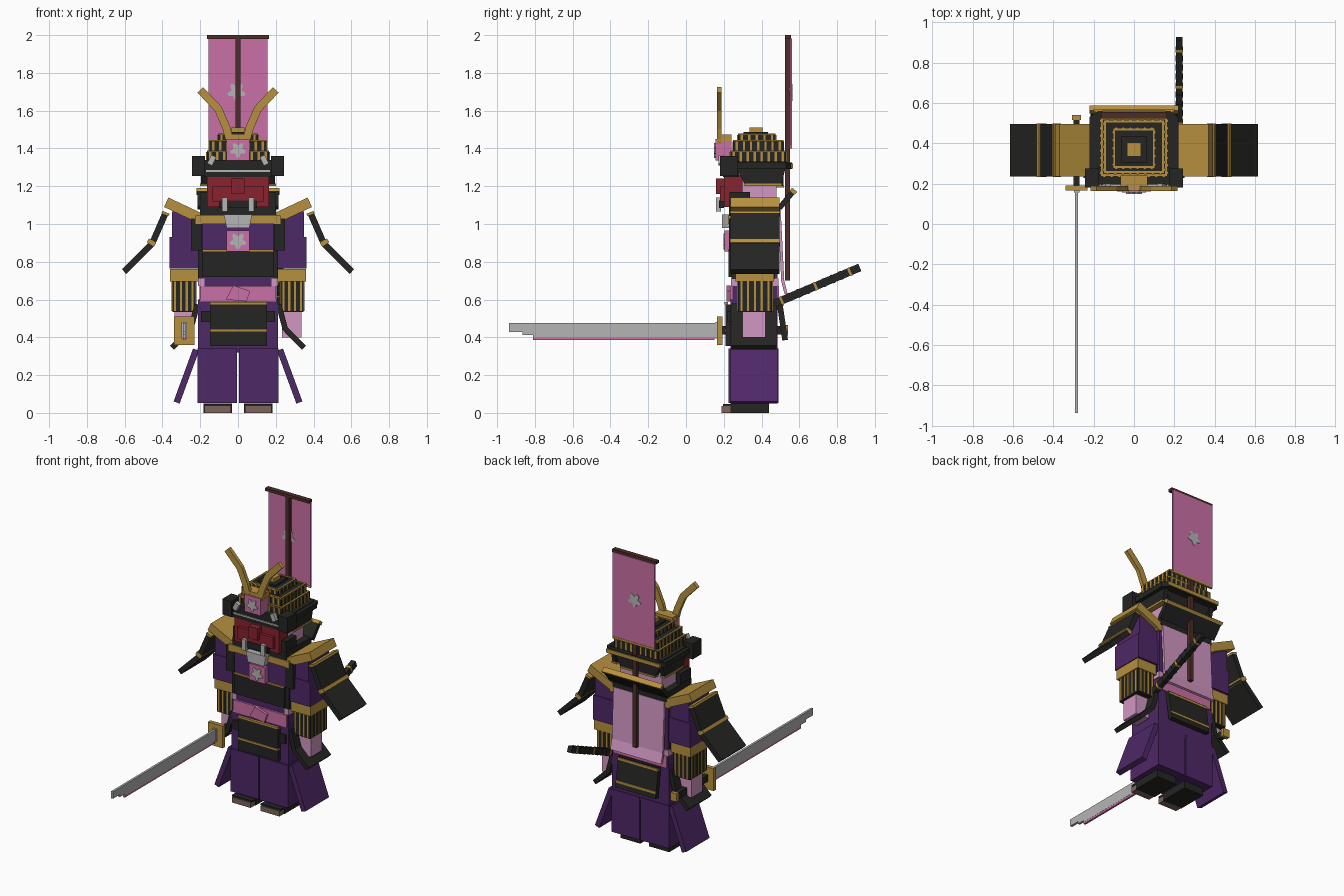
import bpy, bmesh, math
from mathutils import Vector

COLOURS = {
    "purple": (0.078, 0.021, 0.135), "black": (0.018, 0.018, 0.017),
    "gold": (0.47, 0.28, 0.05), "pink": (0.60, 0.16, 0.38),
    "pale_pink": (0.64, 0.31, 0.54), "red": (0.25, 0.016, 0.028),
    "brown": (0.075, 0.027, 0.022), "steel": (0.46, 0.46, 0.46),
    "tan": (0.20, 0.13, 0.11)}
MATS = {}
for key, rgb in COLOURS.items():
    MATS[key] = bpy.data.materials.new(key)
    MATS[key].diffuse_color = (*rgb, 1)


def prism(name, pts, axis, a, b, col):
    """Extrude a 2D outline along axis from a to b."""
    def at(p, d):
        return {"x": (d, p[0], p[1]), "y": (p[0], d, p[1]), "z": (p[0], p[1], d)}[axis]
    bm = bmesh.new()
    lo = [bm.verts.new(at(p, a)) for p in pts]
    hi = [bm.verts.new(at(p, b)) for p in pts]
    n = len(pts)
    bm.faces.new(lo)
    bm.faces.new(hi[::-1])
    for i in range(n):
        bm.faces.new((lo[i], hi[i], hi[(i + 1) % n], lo[(i + 1) % n]))
    bmesh.ops.recalc_face_normals(bm, faces=bm.faces)
    me = bpy.data.meshes.new(name)
    bm.to_mesh(me)
    bm.free()
    me.materials.append(MATS[col])
    ob = bpy.data.objects.new(name, me)
    bpy.context.collection.objects.link(ob)
    return ob


def box(name, x0, x1, y0, y1, z0, z1, col):
    return prism(name, [(x0, z0), (x1, z0), (x1, z1), (x0, z1)], "y", y0, y1, col)


def band(path, t):
    """Outline of a bent strip of thickness t around a path."""
    path = [Vector(p) for p in path]
    left, right = [], []
    for i, p in enumerate(path):
        d = (path[min(i + 1, len(path) - 1)] - path[max(i - 1, 0)]).normalized()
        nrm = Vector((-d.y, d.x)) * t / 2
        left.append(p + nrm)
        right.append(p - nrm)
    return [tuple(p) for p in left + right[::-1]]


def pair(maker, name, *args):
    """Build a part on +x and its mirror on -x."""
    for side, s in (("right", 1), ("left", -1)):
        ob = maker(side + "_" + name, *args)
        if s < 0:
            for v in ob.data.vertices:
                v.co.x *= -1
            ob.data.flip_normals()


def flower(name, x, z, r, y0, y1):
    pts = []
    for i in range(30):
        a = i * math.tau / 30
        q = r * (0.78 + 0.22 * math.sin(5 * a - math.pi))
        pts.append((x + q * math.cos(a), z + q * math.sin(a)))
    prism(name, pts, "y", y0, y1, "steel")


def ribs(name, x0, x1, y0, y1, z0, z1, nx, ny, w=0.012, d=0.005):
    """Raised gold vertical ribs around a block."""
    for i in range(nx):
        x = x0 + (x1 - x0) * (i + 0.5) / nx
        box(name, x - w / 2, x + w / 2, y0 - d, y1 + d, z0, z1, "gold")
    for i in range(ny):
        y = y0 + (y1 - y0) * (i + 0.5) / ny
        box(name, x0 - d, x1 + d, y - w / 2, y + w / 2, z0, z1, "gold")


# Feet, trouser legs and flaring side panels
pair(box, "foot", 0.033, 0.183, 0.235, 0.44, 0, 0.05, "black")
pair(box, "toe", 0.038, 0.178, 0.188, 0.24, 0, 0.036, "tan")
pair(box, "toe_top", 0.033, 0.183, 0.195, 0.25, 0.036, 0.046, "black")
pair(box, "trouser_leg", 0.004, 0.215, 0.225, 0.49, 0.052, 0.34, "purple")
pair(prism, "skirt_flap", band([(0.222, 0.335), (0.325, 0.055)], 0.034), "y", 0.235, 0.485, "purple")

# Torso, belt and chest armour
box("hips", -0.212, 0.212, 0.235, 0.485, 0.32, 0.60, "purple")
box("torso", -0.205, 0.205, 0.245, 0.485, 0.59, 1.04, "purple")
box("belt", -0.2, 0.2, 0.232, 0.492, 0.59, 0.672, "pink")
prism("belt_knot", [(-0.065, 0.60), (-0.025, 0.675), (0.065, 0.645), (0.045, 0.59)], "y", 0.215, 0.235, "pink")
pair(box, "belt_strap", 0.178, 0.212, 0.238, 0.49, 0.672, 0.712, "pale_pink")
box("chest_plate", -0.187, 0.187, 0.225, 0.30, 0.72, 0.86, "black")
box("chest_trim", -0.187, 0.187, 0.222, 0.23, 0.855, 0.864, "gold")
box("chest_cloth", -0.187, 0.187, 0.232, 0.30, 0.86, 1.0, "purple")
pair(box, "chest_strap", 0.19, 0.25, 0.228, 0.29, 0.86, 1.03, "black")
pair(box, "torso_side", 0.187, 0.213, 0.24, 0.47, 0.71, 0.86, "black")
box("chest_badge", -0.06, 0.06, 0.205, 0.235, 0.855, 0.965, "pink")
flower("chest_flower", 0, 0.91, 0.046, 0.198, 0.206)
box("collar_gold", -0.225, 0.225, 0.222, 0.495, 1.0, 1.045, "gold")
box("collar", -0.2, 0.2, 0.228, 0.50, 1.04, 1.10, "black")
prism("beard", [(-0.075, 1.05), (-0.06, 0.98), (0.06, 0.98), (0.075, 1.05)], "y", 0.19, 0.23, "steel")

# Waist armour, front and back, with gold trims
box("front_tasset", -0.147, 0.153, 0.21, 0.25, 0.355, 0.575, "black")
box("front_tasset_upper", -0.197, 0.197, 0.22, 0.25, 0.48, 0.54, "black")
prism("back_tasset", band([(0.495, 0.585), (0.525, 0.385)], 0.03), "x", -0.15, 0.15, "black")
for z in (0.575, 0.43):
    box("front_tasset_trim", -0.147, 0.153, 0.204, 0.222, z, z + 0.012, "gold")
    y = 0.495 + (0.585 - z) * 0.15
    box("back_tasset_trim", -0.15, 0.15, y, y + 0.02, z - 0.01, z + 0.006, "gold")
pair(prism, "hip_guard", band([(0.215, 0.575), (0.25, 0.445), (0.35, 0.345)], 0.03), "y", 0.24, 0.48, "black")

# Cape on the back
prism("cape", band([(0.495, 1.04), (0.512, 0.70), (0.53, 0.63)], 0.016), "x", -0.19, 0.19, "pale_pink")

# Arms
pair(box, "upper_arm", 0.21, 0.35, 0.255, 0.47, 0.92, 1.065, "purple")
pair(box, "sleeve", 0.205, 0.362, 0.25, 0.475, 0.765, 0.93, "purple")
pair(box, "arm_band", 0.205, 0.36, 0.262, 0.465, 0.695, 0.762, "gold")
pair(box, "forearm", 0.225, 0.348, 0.275, 0.455, 0.535, 0.70, "black")
for s in (1, -1):
    ribs("forearm_rib", min(s * 0.225, s * 0.348), max(s * 0.225, s * 0.348),
         0.275, 0.455, 0.54, 0.70, 4, 5, 0.011)
pair(box, "hand", 0.232, 0.335, 0.30, 0.42, 0.40, 0.535, "pale_pink")

# Shoulder armour: upturned gold yoke and hanging black plates
pair(prism, "shoulder_yoke", band([(0.21, 1.035), (0.38, 1.115)], 0.055), "y", 0.235, 0.495, "gold")
pair(prism, "shoulder_plate", band([(0.385, 1.055), (0.455, 0.895), (0.603, 0.748)], 0.034), "y", 0.236, 0.496, "black")
pair(prism, "shoulder_trim", band([(0.452, 0.912), (0.464, 0.892)], 0.044), "y", 0.234, 0.498, "gold")
pair(prism, "shoulder_top_trim", band([(0.381, 1.062), (0.386, 1.05)], 0.04), "y", 0.234, 0.498, "gold")

# Head and snarling mask
box("head", -0.155, 0.155, 0.25, 0.48, 1.08, 1.34, "pale_pink")
box("mask", -0.165, 0.165, 0.20, 0.30, 1.09, 1.26, "red")
box("mask_cheeks", -0.135, 0.135, 0.18, 0.21, 1.12, 1.20, "red")
box("mask_nose", -0.035, 0.035, 0.16, 0.21, 1.16, 1.24, "red")
box("mask_mouth", -0.1, 0.1, 0.174, 0.20, 1.085, 1.125, "black")
pair(box, "tusk", 0.055, 0.085, 0.16, 0.185, 1.065, 1.14, "steel")
pair(box, "mask_side", 0.165, 0.198, 0.23, 0.34, 1.08, 1.17, "black")

# Helmet: brim, wings, tapered cheek guards and ribbed tiers
prism("brim", [(-0.22, 0.26), (-0.175, 0.195), (0.175, 0.195), (0.22, 0.26), (0.22, 0.53),
               (0.18, 0.56), (-0.18, 0.56), (-0.22, 0.53)], "z", 1.29, 1.325, "black")
box("brim_front", -0.18, 0.18, 0.195, 0.28, 1.25, 1.34, "black")
box("brim_line", -0.17, 0.17, 0.188, 0.197, 1.275, 1.287, "steel")
pair(box, "helmet_wing", 0.175, 0.243, 0.18, 0.275, 1.255, 1.36, "black")
pair(prism, "helmet_stud", band([(0.15, 1.315), (0.128, 1.36)], 0.03), "y", 0.172, 0.20, "steel")
pair(prism, "cheek_guard", [(0.25, 1.33), (0.535, 1.33), (0.505, 1.21), (0.31, 1.21)], "x", 0.165, 0.195, "black")
pair(box, "cheek_trim", 0.163, 0.2, 0.31, 0.508, 1.202, 1.214, "gold")
prism("nape_guard", [(-0.195, 1.33), (0.195, 1.33), (0.13, 1.2), (-0.13, 1.2)], "y", 0.48, 0.515, "black")
box("nape_trim", -0.13, 0.13, 0.478, 0.52, 1.192, 1.204, "gold")
prism("neck_collar", band([(0.495, 1.085), (0.57, 1.175)], 0.028), "x", -0.215, 0.215, "black")
prism("neck_collar_trim", band([(0.562, 1.165), (0.575, 1.181)], 0.034), "x", -0.22, 0.22, "gold")
for x0, y0, y1, z0, z1, nx, ny in ((0.165, 0.235, 0.53, 1.325, 1.385, 9, 8),
                                  (0.15, 0.25, 0.515, 1.385, 1.44, 8, 7),
                                  (0.105, 0.275, 0.475, 1.44, 1.475, 6, 5)):
    box("helmet_tier", -x0, x0, y0, y1, z0, z1, "black")
    ribs("helmet_rib", -x0, x0, y0, y1, z0 + 0.005, z1 - 0.003, nx, ny)
    # gold frame around each tier top
    for s in (1, -1):
        xa = s * x0
        box("tier_edge", min(xa, xa - s * 0.012), max(xa, xa - s * 0.012), y0, y1, z1 - 0.002, z1 + 0.004, "gold")
    for y in (y0, y1 - 0.012):
        box("tier_edge", -x0, x0, y, y + 0.012, z1 - 0.008, z1 + 0.004, "gold")
box("helmet_cap", -0.065, 0.065, 0.305, 0.435, 1.475, 1.486, "black")
box("helmet_knob", -0.035, 0.035, 0.335, 0.405, 1.48, 1.512, "gold")
box("brim_back_trim", -0.2, 0.2, 0.555, 0.567, 1.295, 1.32, "gold")

# Crest and horns
box("crest", -0.06, 0.06, 0.155, 0.24, 1.335, 1.45, "pink")
box("crest_top", -0.066, 0.066, 0.165, 0.24, 1.44, 1.475, "gold")
flower("crest_flower", 0, 1.392, 0.043, 0.148, 0.156)
pair(prism, "horn", band([(0.04, 1.43), (0.062, 1.51), (0.105, 1.61), (0.2, 1.71)], 0.042), "y", 0.163, 0.188, "gold")

# Banner on the back
box("banner_pole", -0.014, 0.014, 0.525, 0.55, 0.70, 1.99, "brown")
box("banner_bar", -0.163, 0.163, 0.523, 0.555, 1.98, 2.0, "brown")
box("banner", -0.157, 0.157, 0.55, 0.56, 1.41, 1.982, "pink")
box("banner_hem", -0.157, 0.157, 0.548, 0.562, 1.40, 1.415, "gold")
flower("banner_flower", -0.008, 1.70, 0.05, 0.547, 0.563)

# Sword with stepped tip, guard and grip
prism("blade", [(0.17, 0.40), (-0.81, 0.40), (-0.81, 0.412), (-0.865, 0.412), (-0.865, 0.428),
                (-0.938, 0.428), (-0.938, 0.475), (0.17, 0.475)], "x", -0.292, -0.277, "steel")
box("blade_edge", -0.291, -0.278, -0.81, 0.15, 0.387, 0.40, "pink")
box("sword_guard", -0.34, -0.23, 0.165, 0.192, 0.36, 0.51, "gold")
box("blade_collar", -0.298, -0.271, 0.155, 0.168, 0.395, 0.48, "steel")
box("sword_grip", -0.3, -0.27, 0.19, 0.52, 0.415, 0.46, "black")
box("sword_pommel", -0.308, -0.262, 0.515, 0.54, 0.41, 0.465, "gold")

# Scabbard on the hip
prism("scabbard", band([(0.40, 0.55), (0.92, 0.77)], 0.042), "x", 0.208, 0.24, "black")
for i in range(9):
    y = 0.50 + i * 0.045
    z = 0.55 + (y - 0.40) * 0.423
    prism("scabbard_wrap", band([(y, z), (y + 0.012, z + 0.005)], 0.046), "x", 0.206, 0.242, "gold" if i % 4 == 0 else "black")
